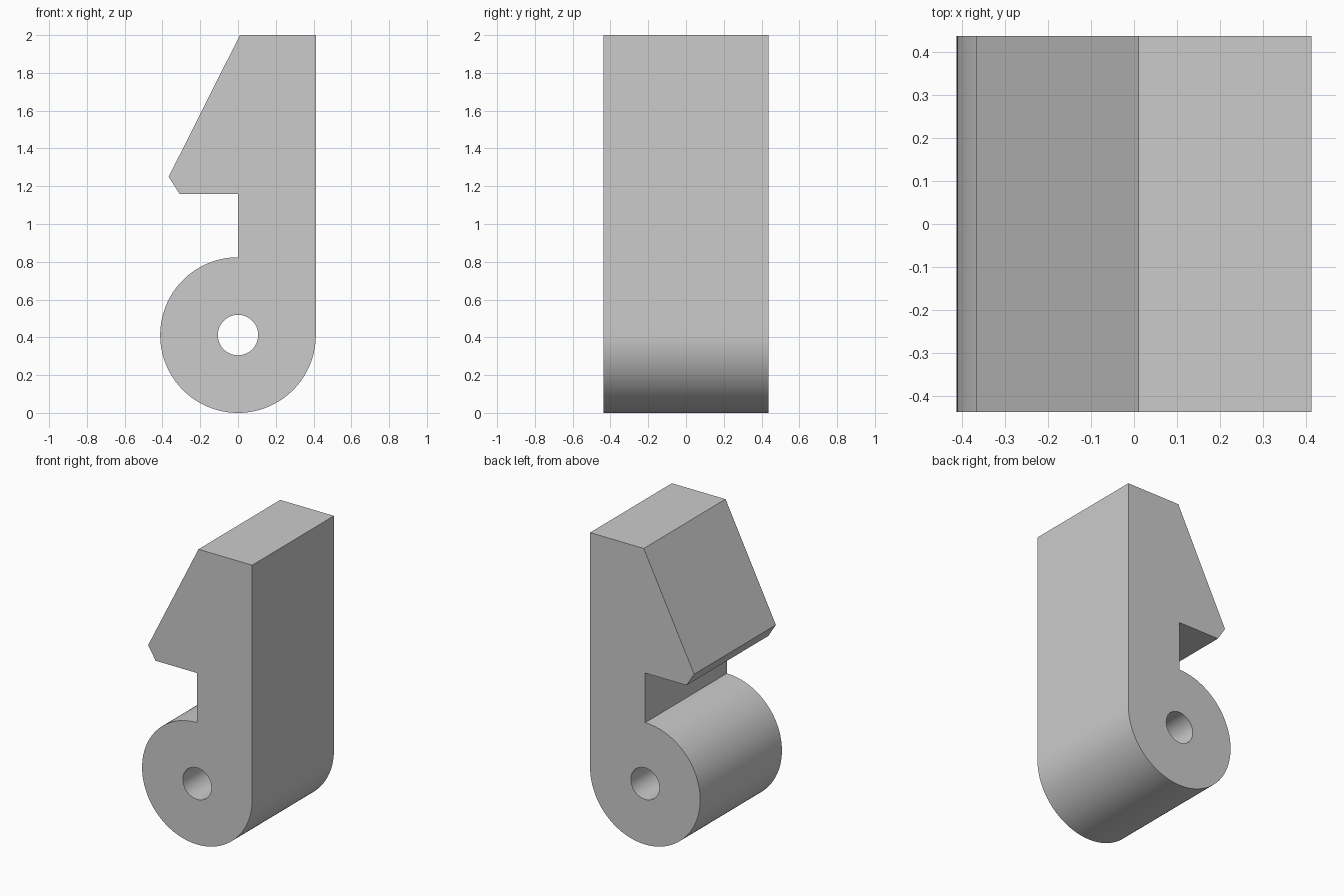
import bpy, bmesh
from math import cos, sin, radians
from mathutils import Vector

cube = bpy.data.objects.get("Cube")
if cube:
    bpy.data.objects.remove(cube, do_unlink=True)

RADIUS = 0.412
HOLE_RADIUS = 0.107
HALF_DEPTH = 0.437


def arc(radius, start, end, steps):
    """Points along an arc around the pivot axis, angles in degrees."""
    angles = [radians(start + (end - start) * i / steps) for i in range(steps + 1)]
    return [(radius * cos(a), RADIUS + radius * sin(a)) for a in angles]


def add_loop(bm, points):
    verts = [bm.verts.new((x, -HALF_DEPTH, z)) for x, z in points]
    return [bm.edges.new((v, verts[i - 1])) for i, v in enumerate(verts)]


# Hooked latch profile: round pivot end, notch, barb and sloped tip
outline = arc(RADIUS, 0, -270, 96)
outline += [(0, 1.16), (-0.31, 1.16), (-0.367, 1.25), (0.01, 2), (RADIUS, 2)]
pin_hole = arc(HOLE_RADIUS, 0, 360, 48)[:-1]

# Fill the profile around the hole and extrude it through the depth
bm = bmesh.new()
edges = add_loop(bm, outline) + add_loop(bm, pin_hole)
bmesh.ops.triangle_fill(bm, use_beauty=True, edges=edges, normal=(0, -1, 0))
extruded = bmesh.ops.extrude_face_region(bm, geom=bm.faces[:], use_keep_orig=True)
moved = [g for g in extruded["geom"] if isinstance(g, bmesh.types.BMVert)]
bmesh.ops.translate(bm, verts=moved, vec=Vector((0, 2 * HALF_DEPTH, 0)))
bmesh.ops.recalc_face_normals(bm, faces=bm.faces[:])

mesh = bpy.data.meshes.new("latch_hook")
bm.to_mesh(mesh)
bm.free()
latch = bpy.data.objects.new("latch_hook", mesh)
bpy.context.collection.objects.link(latch)

# Plain grey finish
grey = bpy.data.materials.new("plain_grey")
grey.use_nodes = True
colour = (0.6, 0.6, 0.6, 1)
grey.diffuse_color = colour
grey.node_tree.nodes["Principled BSDF"].inputs["Base Color"].default_value = colour
mesh.materials.append(grey)

# Smooth round walls, sharp corners
bpy.ops.object.select_all(action="DESELECT")
latch.select_set(True)
bpy.context.view_layer.objects.active = latch
bpy.ops.object.shade_smooth_by_angle(angle=radians(25))
